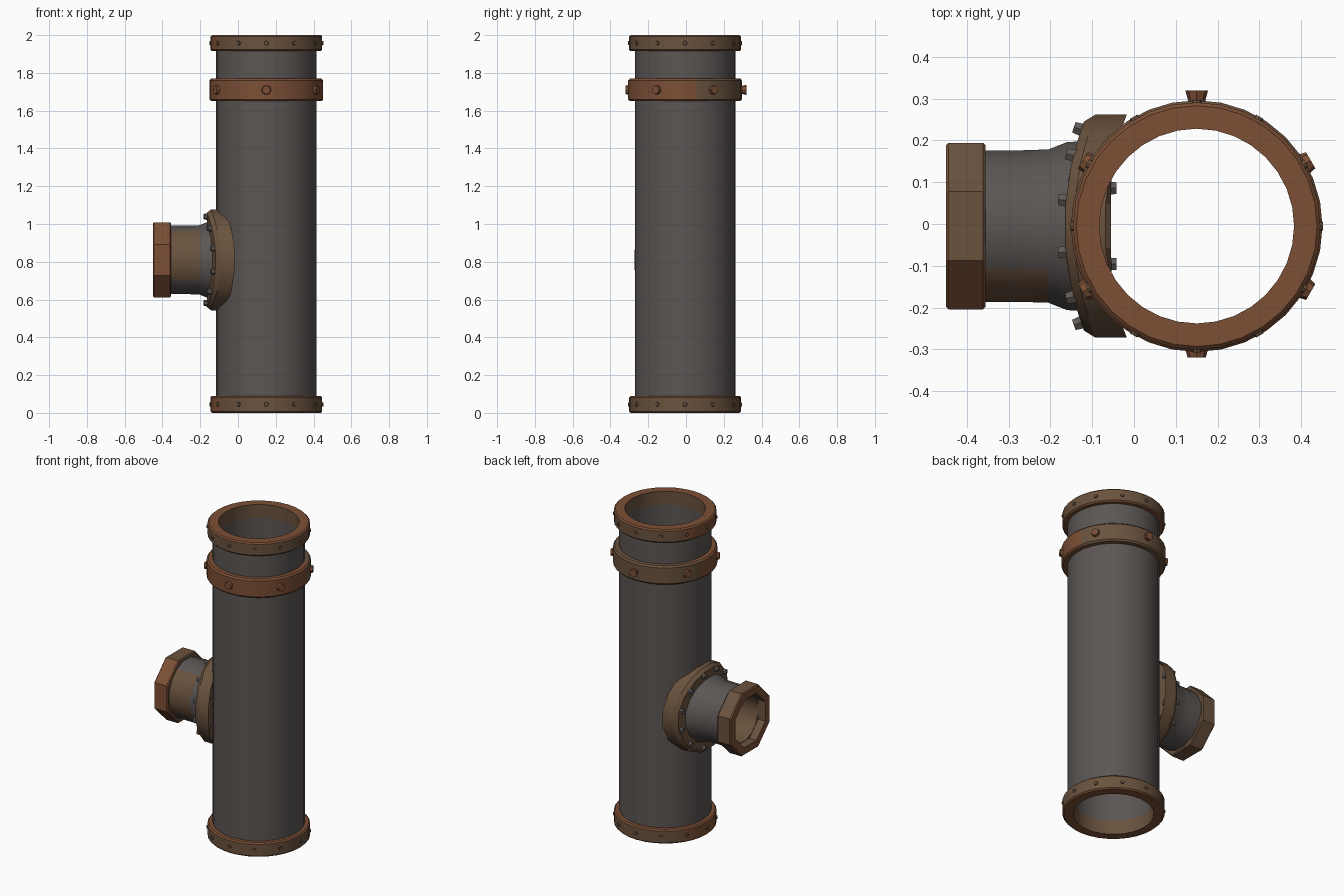
import bpy, bmesh, math
from mathutils import Vector

if "Cube" in bpy.data.objects:
    bpy.data.objects.remove(bpy.data.objects["Cube"])

CX, CY = 0.15, -0.005      # main pipe axis
BZ = 0.81                  # branch axis height


def material(name, rgb):
    m = bpy.data.materials.new(name)
    m.diffuse_color = (*rgb, 1)
    m.use_nodes = True
    m.node_tree.nodes["Principled BSDF"].inputs["Base Color"].default_value = m.diffuse_color
    return m


GREY = material("grey_steel", (0.105, 0.093, 0.088))
RUST = material("orange_rust", (0.20, 0.078, 0.036))
BROWN = material("brown_rust", (0.145, 0.085, 0.048))
BOLT = material("bolt_steel", (0.11, 0.098, 0.09))
MATS = [GREY, RUST, BROWN, BOLT]


def finish(name, bm, rule, angle=35):
    bmesh.ops.recalc_face_normals(bm, faces=bm.faces)
    bm.normal_update()
    for f in bm.faces:
        f.material_index = rule(f.calc_center_median(), f.normal)
        f.smooth = True
    me = bpy.data.meshes.new(name)
    bm.to_mesh(me)
    bm.free()
    for m in MATS:
        me.materials.append(m)
    me.set_sharp_from_angle(angle=math.radians(angle))
    ob = bpy.data.objects.new(name, me)
    bpy.context.collection.objects.link(ob)
    return ob


def lathe(name, profile, sides, rule, axis="z", phase=0.0, shift=None, angle=35):
    """Spin a closed (radius, position) profile about the main or branch axis."""
    bm = bmesh.new()
    rings = []
    for i in range(sides):
        a = 2 * math.pi * (i + phase) / sides
        ring = []
        for r, t in profile:
            if axis == "z":
                p = Vector((CX + r * math.cos(a), CY + r * math.sin(a), t))
            else:
                p = Vector((t, CY + r * math.sin(a), BZ + r * math.cos(a)))
            if shift:
                p = shift(p)
            ring.append(bm.verts.new(p))
        rings.append(ring)
    n = len(profile)
    for i in range(sides):
        A, B = rings[i], rings[(i + 1) % sides]
        for j in range(n):
            k = (j + 1) % n
            bm.faces.new((A[j], B[j], B[k], A[k]))
    return finish(name, bm, rule, angle)


def studs(name, items, mat, sides=6):
    """Bolt heads: (base point, direction, base radius, tip radius, length)."""
    bm = bmesh.new()
    for p, d, r1, r2, h in items:
        d = Vector(d).normalized()
        rot = d.to_track_quat("Z", "Y").to_matrix().to_4x4()
        rot.translation = Vector(p) + d * h / 2
        bmesh.ops.create_cone(bm, cap_ends=True, segments=sides, radius1=r1,
                              radius2=r2, depth=h, matrix=rot)
    return finish(name, bm, lambda c, n: mat, 20)


# Main upright pipe, open at both ends
lathe("main_pipe", [(0.236, 0.02), (0.266, 0.02), (0.266, 1.98), (0.236, 1.98)],
      32, lambda c, n: 0)


# End collars, orange on the flats and mostly brown round the rim
def collar_rule(c, n):
    return 1 if abs(n.z) > 0.5 or c.x < CX - 0.25 else 2


for name, z0, z1 in (("bottom_collar", 0.0, 0.09), ("top_collar", 1.915, 2.0)):
    lathe(name, [(0.233, z0), (0.288, z0), (0.296, z0 + 0.008),
                 (0.296, z1 - 0.008), (0.288, z1), (0.233, z1)], 32, collar_rule)
    items = []
    for i in range(12):
        a = math.radians(30 * i)
        d = Vector((math.cos(a), math.sin(a), 0))
        items.append((Vector((CX, CY, (z0 + z1) / 2)) + d * 0.288, d, 0.014, 0.010, 0.014))
    studs(name + "_rivets", items, 2, 8)

# Clamp band with six large bolts
lathe("clamp_band", [(0.26, 1.65), (0.292, 1.65), (0.301, 1.66), (0.301, 1.76),
                     (0.292, 1.77), (0.26, 1.77)], 32,
      lambda c, n: 2 if c.y > 0.08 else 1)
items = []
for i in range(6):
    a = math.radians(30 + 60 * i)
    d = Vector((math.cos(a), math.sin(a), 0))
    top = i == 1
    items.append((Vector((CX, CY, 1.71)) + d * 0.29, d, 0.018 if top else 0.028,
                  0.027 if top else 0.022, 0.034 if top else 0.025))
studs("clamp_bolts", items, 1, 8)


# Branch pipe, flared where it meets the saddle
def branch_rule(c, n):
    if (Vector((0, c.y - CY, c.z - BZ)).dot(n)) < 0:
        return 2                                     # rusty bore
    return 2 if c.x < -0.23 and n.y < -0.5 and n.z > -0.6 else 0


lathe("branch_pipe", [(0.15, -0.40), (0.185, -0.40), (0.185, -0.265), (0.187, -0.205),
                      (0.205, -0.16), (0.21, -0.06), (0.15, -0.06)],
      16, branch_rule, "x", 0.5)


# Saddle flange: flat back, front curved round the pipe
def bow(p):
    if p.x < -0.06:
        p.x += 0.05 * ((p.y - CY) / 0.26) ** 2
    return p


lathe("saddle_flange", [(0.17, -0.166), (0.255, -0.166), (0.272, -0.145),
                        (0.272, -0.070), (0.262, -0.055), (0.17, -0.055)],
      16, lambda c, n: 2, "x", 0.5, bow, 25)

# Saddle bolts at the front, nuts at the back
items = []
for i in range(12):
    a = math.radians(15 + 30 * i)
    y, z = 0.237 * math.sin(a), 0.237 * math.cos(a)
    x = -0.160 + 0.05 * (y / 0.26) ** 2
    items.append(((x, CY + y, BZ + z), (-1, -0.38 * y / 0.26 * -1, 0), 0.018, 0.015, 0.024))
for i in range(8):
    a = math.radians(22.5 + 45 * i)
    items.append(((-0.06, CY + 0.237 * math.sin(a), BZ + 0.237 * math.cos(a)),
                  (1, 0, 0), 0.018, 0.016, 0.018))
studs("saddle_bolts", items, 3)

# Octagonal end nut, flat side up
k = 1 / math.cos(math.pi / 8)
lathe("end_nut", [(0.15 * k, -0.450), (0.193 * k, -0.450), (0.199 * k, -0.444),
                  (0.199 * k, -0.361), (0.193 * k, -0.355), (0.15 * k, -0.355)], 8,
      lambda c, n: 1 if n.x < -0.5 or n.y < -0.3 else 2, "x", 0.5, None, 25)
